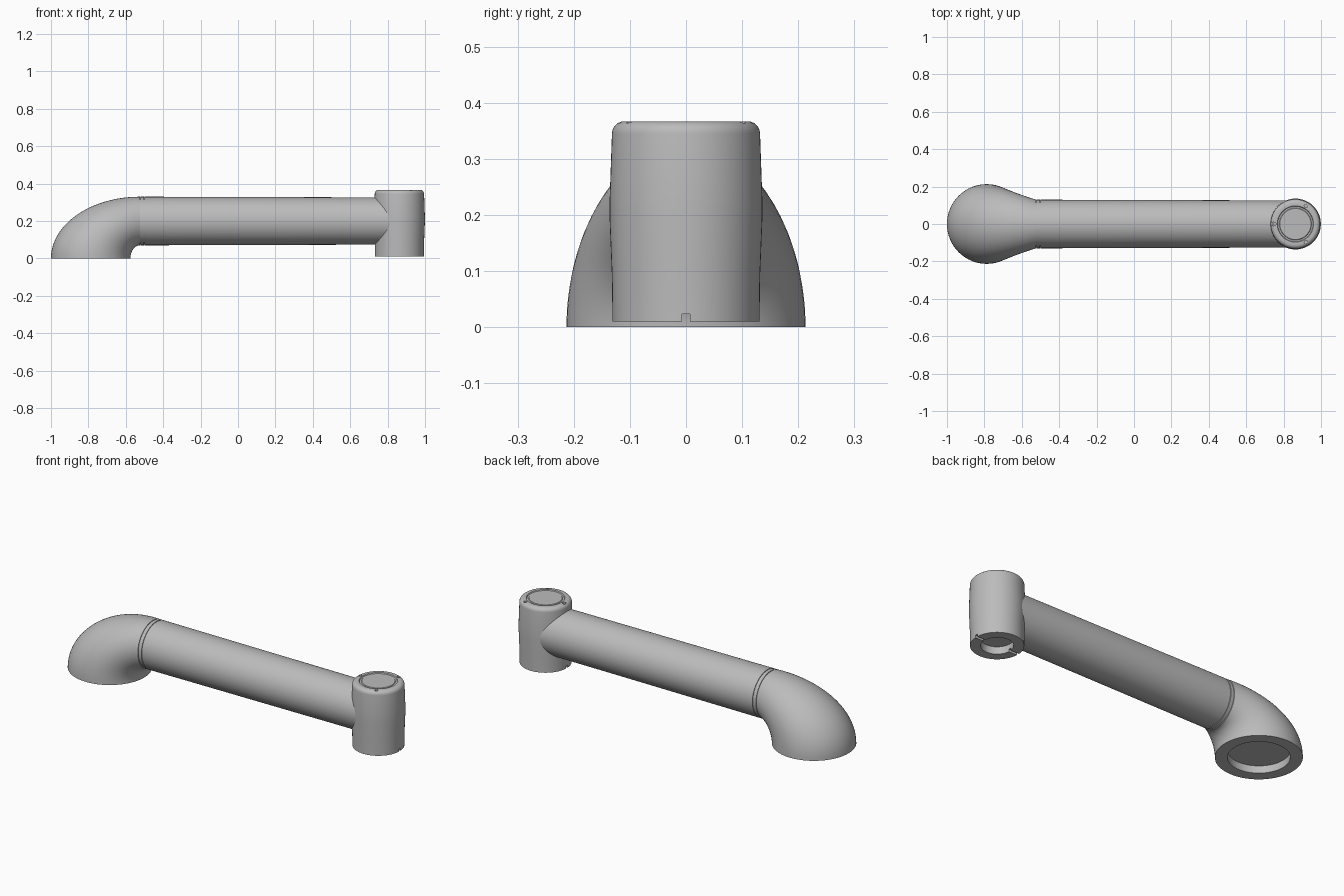
import bpy, bmesh, math
from mathutils import Matrix, Vector

if "Cube" in bpy.data.objects:
    bpy.data.objects.remove(bpy.data.objects["Cube"])

SEG = 64
grey = bpy.data.materials.new("grey")
grey.diffuse_color = (0.5, 0.5, 0.5, 1)
grey.use_nodes = True
grey.node_tree.nodes["Principled BSDF"].inputs["Base Color"].default_value = grey.diffuse_color


def finish(obj):
    """Smooth shading with sharp edges kept."""
    me = obj.data
    me.shade_smooth()
    me.set_sharp_from_angle(angle=math.radians(32))


def make(name, bm):
    bmesh.ops.remove_doubles(bm, verts=bm.verts, dist=1e-5)
    bmesh.ops.recalc_face_normals(bm, faces=bm.faces)
    me = bpy.data.meshes.new(name)
    bm.to_mesh(me)
    bm.free()
    obj = bpy.data.objects.new(name, me)
    bpy.context.collection.objects.link(obj)
    me.materials.append(grey)
    finish(obj)
    return obj


def loft(name, rings):
    """Skin a list of rings and cap both ends."""
    bm = bmesh.new()
    vs = [[bm.verts.new(p) for p in ring] for ring in rings]
    for a, b in zip(vs, vs[1:]):
        for i in range(SEG):
            j = (i + 1) % SEG
            bm.faces.new((a[i], a[j], b[j], b[i]))
    bm.faces.new(vs[0])
    bm.faces.new(vs[-1])
    return make(name, bm)


def ring(centre, u, v):
    c, u, v = Vector(centre), Vector(u), Vector(v)
    return [c + u * math.cos(2 * math.pi * i / SEG) + v * math.sin(2 * math.pi * i / SEG)
            for i in range(SEG)]


# Elbow: recessed flange underneath, then a bend narrowing to the tube
base = -0.7875
rings = [ring((base, 0, z), (-r, 0, 0), (0, r, 0)) for r, z in ((0.152, 0.04), (0.152, 0))]
for k in range(25):
    t = math.pi / 2 * k / 24
    outer = Vector((-0.525 - 0.475 * math.cos(t), 0, 0.33 * math.sin(t)))
    inner = Vector((-0.525 - 0.05 * math.cos(t), 0, 0.07 * math.sin(t)))
    rings.append(ring((outer + inner) / 2, (outer - inner) / 2,
                      (0, 0.13 + 0.083 * math.cos(t), 0)))
loft("elbow", rings)

# Tube: collar with two seam grooves, then a slightly tapered length
profile = [(-0.53, 0.126), (-0.521, 0.126), (-0.521, 0.13), (-0.503, 0.13), (-0.503, 0.126),
           (-0.499, 0.126), (-0.499, 0.13), (0.84, 0.126)]
loft("tube", [ring((x, 0, 0.2), (0, r, 0), (0, 0, r)) for x, r in profile])

# Joint hub: drafted barrel with bottom socket, rounded top edge and sunk lid
HX = 0.863
profile = [(0.08, 0.05), (0.08, 0.01), (0.131, 0.01), (0.132, 0.09), (0.136, 0.19),
           (0.136, 0.23), (0.132, 0.345)]
for k in range(1, 7):
    a = math.pi / 2 * k / 6
    profile.append((0.110 + 0.022 * math.cos(a), 0.345 + 0.022 * math.sin(a)))
profile += [(0.097, 0.367), (0.094, 0.362), (0.086, 0.362), (0.083, 0.365)]
hub = loft("joint_hub", [ring((HX, 0, z), (r, 0, 0), (0, r, 0)) for r, z in profile])

# Cutter for three screw holes in the top and the notches in the lower rim
bm = bmesh.new()
for deg in (60, 180, 300):
    a = math.radians(deg)
    bmesh.ops.create_cone(bm, cap_ends=True, segments=16, radius1=0.009, radius2=0.009, depth=0.03,
                          matrix=Matrix.Translation((HX + 0.112 * math.cos(a),
                                                     0.112 * math.sin(a), 0.372)))
for side in (-1, 1):
    bmesh.ops.create_cube(bm, size=1, matrix=Matrix.Translation((HX + side * 0.11, 0, 0.012))
                          @ Matrix.Diagonal((0.09, 0.015, 0.024, 1)))
cutter = make("cutter", bm)
cutter.hide_render = True
mod = hub.modifiers.new("cuts", 'BOOLEAN')
mod.operation = 'DIFFERENCE'
mod.solver = 'EXACT'
mod.object = cutter
bpy.context.view_layer.objects.active = hub
bpy.ops.object.modifier_apply(modifier=mod.name)
bpy.data.objects.remove(cutter)
finish(hub)
